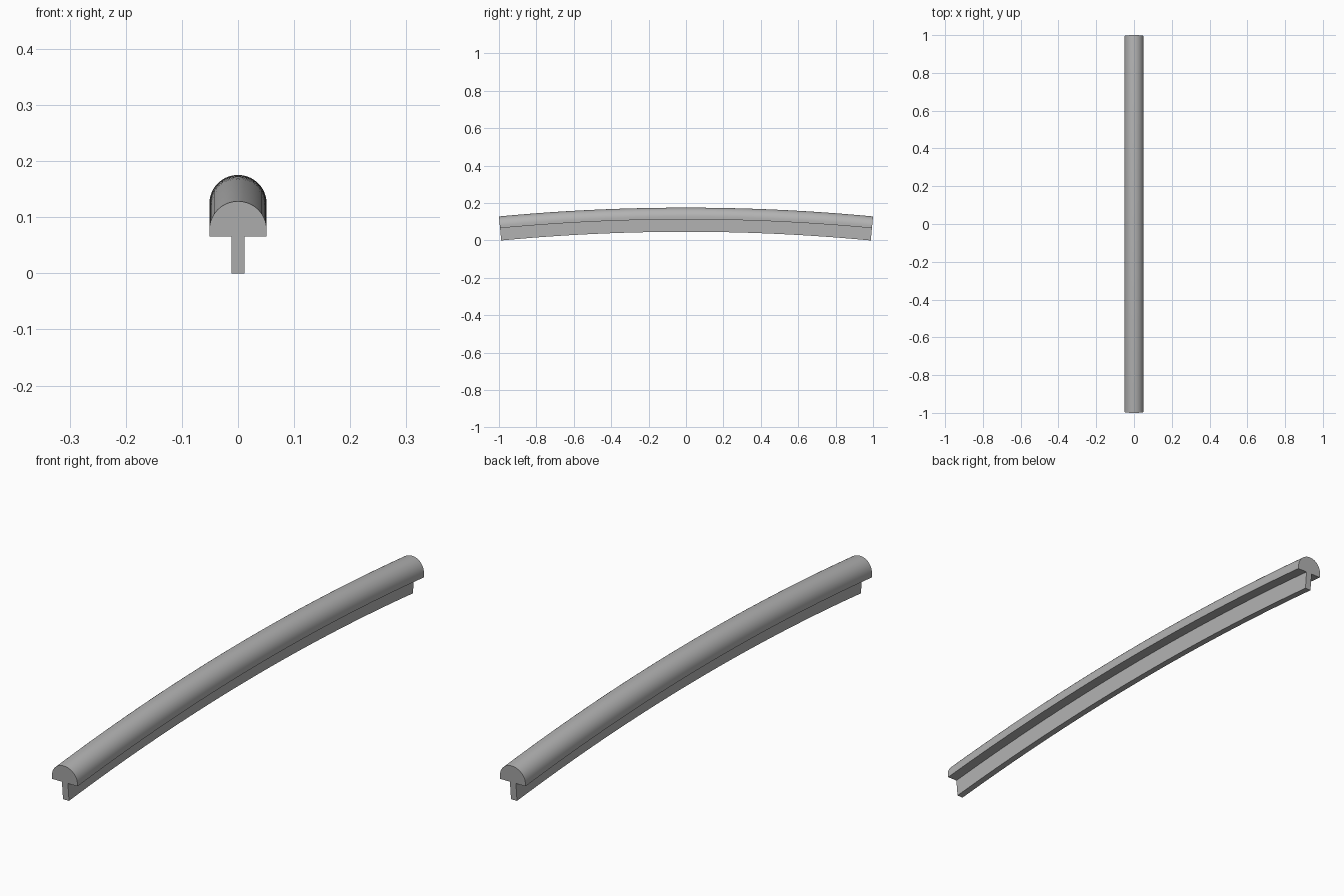
import bpy, bmesh
from math import asin, cos, sin, pi
from mathutils import Vector, Matrix

if "Cube" in bpy.data.objects:
    bpy.data.objects.remove(bpy.data.objects["Cube"], do_unlink=True)

HALF_WIDTH, STEM_HALF = 0.051, 0.012
STEM_HEIGHT, SHOULDER, HEIGHT = 0.066, 0.078, 0.129
RADIUS = 10.66          # bend radius of the crown
CROWN = 0.175           # highest point of the bar
ARC_STEPS, BEND_STEPS = 32, 40

grey = bpy.data.materials.new("plain_grey")
grey.use_nodes = True
colour = (0.45, 0.45, 0.45, 1)
grey.diffuse_color = colour
grey.node_tree.nodes["Principled BSDF"].inputs["Base Color"].default_value = colour

# Cross-section: narrow stem below a round-topped cap
outline = [(-HALF_WIDTH, STEM_HEIGHT), (-STEM_HALF, STEM_HEIGHT), (-STEM_HALF, 0),
           (STEM_HALF, 0), (STEM_HALF, STEM_HEIGHT), (HALF_WIDTH, STEM_HEIGHT)]
for i in range(ARC_STEPS + 1):
    a = pi * i / ARC_STEPS
    outline.append((HALF_WIDTH * cos(a), SHOULDER + (HEIGHT - SHOULDER) * sin(a)))

# Sweep the section along a shallow arch from front to back
centre = Vector((0, 0, CROWN - RADIUS))
half_angle = asin(1 / RADIUS)
bm = bmesh.new()
verts = [bm.verts.new((x, 0, CROWN - HEIGHT + z)) for x, z in outline]
edges = [bm.edges.new((v, verts[(i + 1) % len(verts)])) for i, v in enumerate(verts)]
bmesh.ops.rotate(bm, verts=verts, cent=centre, matrix=Matrix.Rotation(half_angle, 3, 'X'))
bmesh.ops.spin(bm, geom=verts + edges, cent=centre, axis=(1, 0, 0),
               angle=-2 * half_angle, steps=BEND_STEPS)

# If the sweep turned the other way, the far end would leave the arch
if min(v.co.y for v in bm.verts) > min(v.co.y for v in verts):
    raise RuntimeError("sweep direction")

# Flat ends
bmesh.ops.holes_fill(bm, edges=[e for e in bm.edges if e.is_boundary], sides=0)
bmesh.ops.recalc_face_normals(bm, faces=bm.faces)
low = min(v.co.z for v in bm.verts)
bmesh.ops.translate(bm, verts=bm.verts, vec=(0, 0, -low))

mesh = bpy.data.meshes.new("arched_rail")
bm.to_mesh(mesh)
bm.free()
mesh.materials.append(grey)
rail = bpy.data.objects.new("arched_rail", mesh)
bpy.context.collection.objects.link(rail)
bpy.context.view_layer.objects.active = rail
rail.select_set(True)
bpy.ops.object.shade_smooth_by_angle(angle=pi / 6)
